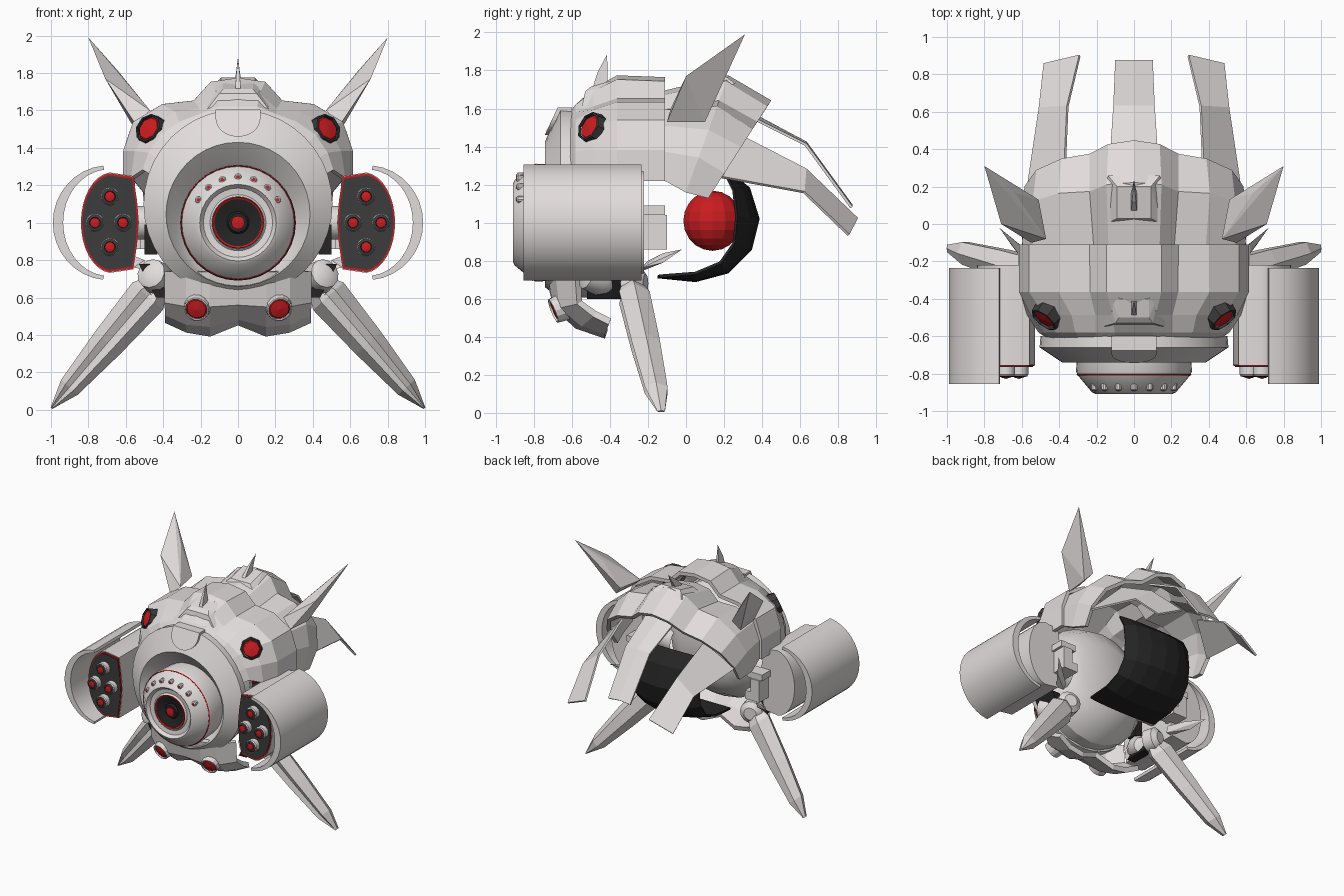
import bpy, bmesh, math
from mathutils import Vector

if "Cube" in bpy.data.objects:
    bpy.data.objects.remove(bpy.data.objects["Cube"])

def mat(name, *c):
    m = bpy.data.materials.new(name)
    m.diffuse_color = (*c, 1)
    m.use_nodes = True
    m.node_tree.nodes["Principled BSDF"].inputs["Base Color"].default_value = m.diffuse_color
    return m

GREY = mat("light_grey", 0.76, 0.72, 0.715)
DARK = mat("near_black", 0.018, 0.018, 0.018)
CHAR = mat("charcoal", 0.045, 0.045, 0.047)
RED = mat("red", 0.6, 0.012, 0.015)

def finish(name, bm, m, mirror=False, thick=0, smooth=False):
    bmesh.ops.remove_doubles(bm, verts=bm.verts, dist=1e-5)
    bmesh.ops.recalc_face_normals(bm, faces=bm.faces)
    me = bpy.data.meshes.new(name)
    bm.to_mesh(me)
    bm.free()
    me.materials.append(m)
    if smooth:
        me.shade_smooth()
        me.set_sharp_from_angle(angle=math.radians(32))
    ob = bpy.data.objects.new(name, me)
    bpy.context.collection.objects.link(ob)
    if mirror:
        ob.modifiers.new("mirror", 'MIRROR')
    if thick:
        s = ob.modifiers.new("solidify", 'SOLIDIFY')
        s.thickness, s.offset = thick, 0
    return ob

def grid(name, rows, m=GREY, thick=0.03, mirror=True, smooth=False, closed=False):
    """Surface through rows of points."""
    bm = bmesh.new()
    vs = [[bm.verts.new(p) for p in r] for r in rows]
    n = len(vs[0])
    for a, b in zip(vs, vs[1:]):
        for i in range(n if closed else n - 1):
            j = (i + 1) % n
            bm.faces.new((a[i], a[j], b[j], b[i]))
    if closed:
        bm.faces.new(vs[0])
        bm.faces.new(vs[-1])
    return finish(name, bm, m, mirror, thick, smooth)

def lathe(name, prof, origin, axis, m=GREY, n=24, mirror=False, smooth=True):
    """Revolve (radius, distance, optional z shift) about an axis."""
    q = Vector(axis).normalized().to_track_quat('Z', 'Y')
    bm = bmesh.new()
    vs = []
    for r, d, *o in prof:
        c = Vector(origin) + Vector((0, 0, o[0] if o else 0))
        vs.append([bm.verts.new(c + q @ Vector((r * math.cos(k * math.tau / n), r * math.sin(k * math.tau / n), d)))
                   for k in range(n)])
    for a, b in zip(vs, vs[1:]):
        for i in range(n):
            bm.faces.new((a[i], a[(i + 1) % n], b[(i + 1) % n], b[i]))
    return finish(name, bm, m, mirror, 0, smooth)

def hull(name, pts, m=GREY, mirror=True):
    bm = bmesh.new()
    for p in pts:
        bm.verts.new(p)
    bmesh.ops.convex_hull(bm, input=bm.verts)
    bmesh.ops.dissolve_limit(bm, angle_limit=0.02, verts=bm.verts, edges=bm.edges)
    return finish(name, bm, m, mirror)

def box(name, x, y, z, m=GREY):
    return hull(name, [(a, b, c) for a in x for b in y for c in z], m)

def prism(name, outline, y0, y1, m=GREY, mirror=True, smooth=False):
    return grid(name, [[(x, y, z) for x, z in outline] for y in (y0, y1)], m, 0, mirror, smooth, True)

def both(pts):
    return [(s * x, y, z) for x, y, z in pts for s in (1, -1)]

FRONT = (0, -1, 0)
# Central body, face plate and nose
lathe("body_core", [(0, .28), (.26, .29), (.4, .37), (.475, .5), (.47, .6), (0, .6)], (0, 0, 1.08), FRONT, n=20)
lathe("face_plate", [(.42, .58, .1), (.5, .6, .1), (.505, .66, .1), (.385, .74, .045), (.33, .66), (.29, .62)],
      (0, 0, 1), FRONT, n=40)
lathe("nose", [(.3, .6), (.31, .79), (.3, .81), (.225, .9), (.205, .91), (.185, .885), (.15, .88),
               (.14, .89), (.13, .86), (0, .86)], (0, 0, 1), FRONT, n=32)
lathe("nose_red_ring", [(.298, .808), (.303, .811), (.307, .805), (.302, .802)], (0, 0, 1), FRONT, RED, 32)
lathe("lens_red_rim", [(.138, .885), (.135, .893), (.126, .888), (.126, .86)], (0, 0, 1), FRONT, RED, 32)
lathe("lens_dark", [(.127, .885), (.06, .865), (.05, .88), (0, .88)], (0, 0, 1), FRONT, DARK)
lathe("lens_core", [(.036, .86), (.036, .89), (0, .9)], (0, 0, 1), FRONT, RED, 12)
for i in range(7):
    a = math.radians(30 + 20 * i)
    c = (.245 * math.cos(a), -.87, 1 + .245 * math.sin(a))
    lathe("nose_stud", [(.019, -.02), (.019, .014), (.012, .02), (0, .02)], c, FRONT, GREY, 10)
    lathe("nose_stud_light", [(.009, .018), (.009, .023), (0, .023)], c, FRONT, RED, 8)
# Rounded tab lying on the sloped plate
tab = [(.12, 1.605)] + [(.12 * math.cos(t * math.pi / 16), 1.56 - .1 * math.sin(t * math.pi / 16)) for t in range(9)]
hull("brow_tab", both([(x, y, z) for x, z in tab for y in (-.6, -.675 - (1.605 - z) * .47)]), mirror=False)

# Jaw
JX = (0, .15, .27, .38)
JAW = [((-.72, -.71, -.67, -.57), (.74, .74, .74, .74)), ((-.68, -.68, -.65, -.56), (.57, .56, .56, .58)),
       ((-.56, -.57, -.54, -.48), (.5, .46, .47, .52)), ((-.44, -.42, -.42, -.4), (.47, .41, .43, .48))]
grid("jaw", [list(zip(JX, ys, zs)) for ys, zs in JAW], thick=.04)

# Eyes on jaw and cowl
def eye(name, c, axis, r, n, rim):
    lathe(name + "_housing", [(r * 1.3, -.06), (r * 1.12, .02), (r, .022), (r * .97, .01)], c, axis, rim, n, True, False)
    lathe(name + "_light", [(r, .0), (r * .85, .013), (0, .02)], c, axis, RED, n, True, False)

eye("jaw_eye", (.22, -.68, .543), (.15, -.85, -.35), .06, 14, GREY)
eye("cowl_eye", (.472, -.5, 1.5), (.58, -.72, .38), .072, 8, CHAR)

# Front cowl and tilted rear cowl, lofted from half arches
def arch(y, lean, pts):
    return [(x, y + lean * (z - pts[0][1]), z) for x, z in pts]

grid("front_cowl", [
    arch(-.6, 0, [(0, 1.57), (.1, 1.57), (.19, 1.54), (.28, 1.49), (.36, 1.42), (.42, 1.34), (.45, 1.25)]),
    arch(-.57, 0, [(0, 1.61), (.1, 1.61), (.2, 1.57), (.31, 1.53), (.41, 1.46), (.47, 1.37), (.5, 1.28)]),
    arch(-.48, 0, [(0, 1.69), (.11, 1.68), (.2, 1.6), (.33, 1.58), (.47, 1.5), (.54, 1.38), (.56, 1.24)]),
    arch(-.36, 0, [(0, 1.76), (.14, 1.74), (.23, 1.64), (.4, 1.62), (.55, 1.53), (.6, 1.38), (.6, 1.22)]),
    arch(-.11, 0, [(0, 1.75), (.14, 1.73), (.23, 1.64), (.4, 1.62), (.55, 1.53), (.6, 1.38), (.6, 1.22)])], thick=.03)
grid("rear_cowl", [
    arch(-.11, 0, [(0, 1.68), (.13, 1.66), (.21, 1.58), (.38, 1.58), (.53, 1.5), (.58, 1.37), (.58, 1.22)]),
    arch(.22, .37, [(0, 1.76), (.14, 1.73), (.23, 1.63), (.4, 1.6), (.53, 1.48), (.59, 1.34), (.59, 1.16)]),
    arch(.44, .65, [(0, 1.63), (.13, 1.6), (.23, 1.52), (.38, 1.48), (.51, 1.39), (.57, 1.26), (.56, 1.13)])], thick=.03)

# Crest blocks and spikes
hull("front_crest", both([(.17, -.55, 1.6), (.1, -.53, 1.69), (.08, -.5, 1.715), (.08, -.4, 1.745), (.14, -.36, 1.73)]),
     mirror=False)
hull("front_spike", both([(.016, -.5, 1.68), (.016, -.41, 1.7), (.01, -.465, 1.79), (0, -.415, 1.885)]), mirror=False)
hull("rear_crest", both([(.15, .0, 1.68), (.09, .03, 1.735), (.09, .2, 1.775), (.14, .26, 1.73)]), mirror=False)
hull("rear_spike", both([(.016, .06, 1.73), (.016, .16, 1.76), (.01, .12, 1.8), (0, .235, 1.885)]), mirror=False)

# Upper fins
hull("upper_fin", [(.8, .31, 1.99), (.71, .0, 1.77), (.47, -.08, 1.6), (.55, -.1, 1.53),
                   (.57, .1, 1.53), (.51, .13, 1.6), (.64, .17, 1.81)])

# Tail blades
grid("tail_blade_middle", [[(0, .33, 1.58), (.13, .33, 1.56)], [(0, .63, 1.42), (.11, .63, 1.41)],
                           [(0, .87, 1.09), (.1, .87, 1.08)]], thick=.015)
grid("tail_blade_side", [[(.37, .3, 1.45), (.57, .18, 1.24)], [(.355, .63, 1.28), (.505, .62, 1.16)],
                         [(.29, .9, 1.02), (.48, .855, .935)]], thick=.015)

# Rear orb and its black hood, bulging between a centre line and a flatter side edge
lathe("rear_orb", [(.158 * math.sin(math.pi * k / 10), -.158 * math.cos(math.pi * k / 10)) for k in range(11)],
      (0, .14, 1.01), (0, 0, 1), RED, 14, smooth=False)
mid = [(.22, 1.27), (.33, 1.18), (.38, 1.02), (.34, .86), (.22, .74), (.05, .695), (-.15, .715)]
side = [(.2, 1.27), (.25, 1.17), (.265, 1.03), (.25, .89), (.18, .79), (.05, .735), (-.14, .72)]
grid("rear_hood", [[(x, p[0] + (s[0] - p[0]) * f, p[1] + (s[1] - p[1]) * f)
                    for x, f in ((0, 0), (.13, .12), (.23, .45), (.31, 1))] for p, s in zip(mid, side)], DARK, .015)

# Side pods: outer shield, drum, dark face, red rim and four barrels
arcs = [math.radians(-84 + 168 * k / 16) for k in range(17)]
shield = [(.69 + .3 * math.cos(a), 1 + .307 * math.sin(a)) for a in arcs]
shield += [(.69 + .245 * math.cos(a), 1 + .285 * math.sin(a)) for a in reversed(arcs)]
prism("pod_shield", shield, -.855, -.235, smooth=True)
drum = [(.67 + .17 * math.cos(a), 1 + .27 * math.sin(a)) for a in arcs]
drum += [(.56, 1.25), (.54, 1.12), (.53, 1), (.54, .88), (.56, .75)]
inner = lambda k: [(.685 + (x - .685) * k, 1 + (z - 1) * k) for x, z in drum]
prism("pod_drum", drum, -.755, -.22, smooth=True)
prism("pod_red_rim", inner(.985), -.76, -.752, RED)
prism("pod_face", inner(.94), -.765, -.757, CHAR)
for x, z in ((.685, 1.14), (.615, 1), (.765, 1), (.685, .87)):
    lathe("pod_barrel", [(.05, .75), (.05, .805), (.043, .815), (.04, .8)], (x, 0, z), FRONT, GREY, 12, True)
    lathe("pod_barrel_face", [(.045, .814), (.03, .818), (.025, .805), (0, .805)], (x, 0, z), FRONT, CHAR, 12, True)
    lathe("pod_barrel_tip", [(.027, .79), (.027, .82), (0, .828)], (x, 0, z), FRONT, RED, 10, True)

# Pod arm, vents, brackets and small rear vanes
lathe("pod_arm", [(.11, .35), (.09, .45), (.09, .56)], (0, -.4, 1), (1, 0, 0), GREY, 16, True)
box("side_vent", (.43, .5), (-.58, -.5), (.83, .99), DARK)
box("rear_bracket", (.47, .6), (-.25, -.1), (.86, .93))
box("rear_bracket_post", (.52, .6), (-.26, -.1), (.86, 1.04))
box("rear_bracket_cap", (.48, .62), (-.22, -.11), (1.04, 1.09))
hull("rear_vane", [(.5, -.22, .75), (.5, -.2, .8), (.56, -.24, .76), (.6, -.12, .84), (.72, -.02, .86), (.65, -.12, .79)])

# Lower legs with shoulders and dark joints
lathe("leg_shoulder", [(0, -.12), (.06, -.1), (.09, -.02), (.08, .06), (0, .1)], (.44, -.47, .71), (.4, -.8, .3),
      GREY, 12, True)
hull("leg_joint", [(x + o, y, z) for x, z in ((.46, .78), (.37, .6)) for o in (0, .07) for y in (-.52, -.32)], DARK)
lathe("leg_hub", [(.09, -.05), (.09, .03), (.05, .06), (0, .06)], (.42, -.27, .68), (.3, 1, 0), GREY, 14, True)
a, b, wide = Vector((.45, -.28, .645)), Vector((1, -.13, .005)), Vector((.74, 0, .67))
leg = []
for t, w, d in ((-.03, .07, .05), (.06, .11, .08), (.45, .09, .075), (.82, .06, .06), (.995, .006, .02)):
    c = a.lerp(b, t)
    leg.append([c + wide * (w * u) + Vector((0, d * v, 0))
                for u, v in ((1, 0), (.45, 1), (-.45, 1), (-1, 0), (-.45, -1), (0, -.75), (.45, -1))])
grid("lower_leg", leg, thick=0, closed=True)
